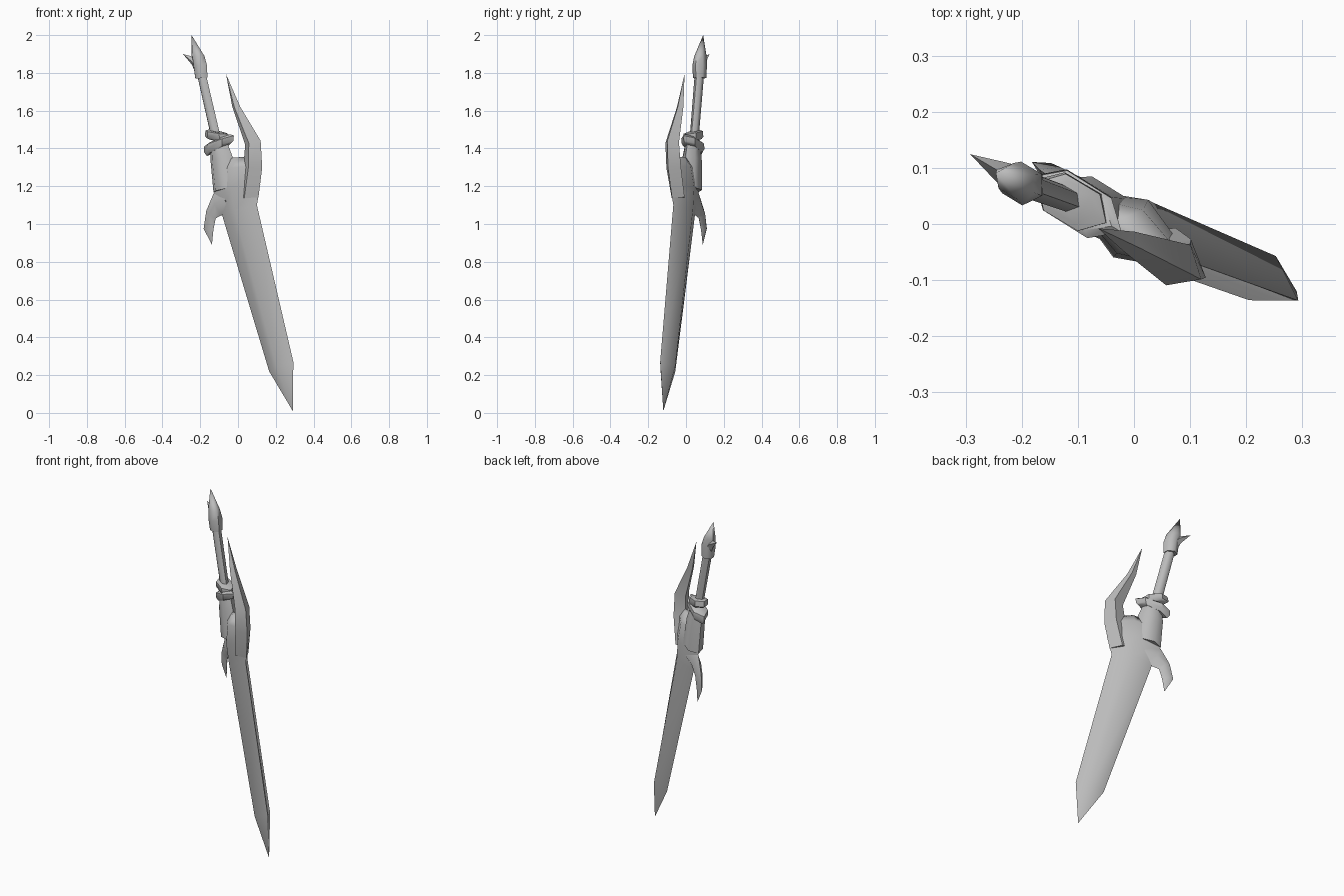
import bpy, bmesh, math
from mathutils import Vector

steel = bpy.data.materials.new("steel grey")
steel.diffuse_color = (0.5, 0.5, 0.5, 1)

NORMAL = Vector((0.517, 0.855, 0.049))


def on_plane(x, z, t=0.0):
    """Point on the sword's leaning mid-plane, pushed t along its normal."""
    return Vector((x, 0.056 - 0.605 * x - 0.057 * z, z)) + NORMAL * t


def loft(name, rows, sides=4, angle=65):
    """Skin rings; each row is (left x, left z, right x, right z, half thickness)."""
    bm = bmesh.new()
    rings = []
    for xl, zl, xr, zr, t in rows:
        ring = []
        for i in range(sides):
            a = 2 * math.pi * i / sides
            k = 0.5 + 0.5 * math.cos(a)
            ring.append(bm.verts.new(on_plane(xl + (xr - xl) * k, zl + (zr - zl) * k, t * math.sin(a))))
        rings.append(ring)
    for r0, r1 in zip(rings, rings[1:]):
        for i in range(sides):
            j = (i + 1) % sides
            bm.faces.new((r0[i], r0[j], r1[j], r1[i]))
    bm.faces.new(rings[0])
    bm.faces.new(rings[-1])
    bmesh.ops.remove_doubles(bm, verts=bm.verts, dist=0.0005)
    bmesh.ops.recalc_face_normals(bm, faces=bm.faces)
    me = bpy.data.meshes.new(name)
    bm.to_mesh(me)
    bm.free()
    me.materials.append(steel)
    ob = bpy.data.objects.new(name, me)
    bpy.context.collection.objects.link(ob)
    bpy.ops.object.select_all(action='DESELECT')
    ob.select_set(True)
    bpy.context.view_layer.objects.active = ob
    bpy.ops.object.shade_smooth_by_angle(angle=math.radians(angle))
    return ob


# Blade running up into the wide guard
loft("blade", [
    (0.29, 0.01, 0.29, 0.01, 0),
    (0.165, 0.22, 0.293, 0.27, 0.046),
    (-0.085, 1.05, 0.10, 1.10, 0.055),
    (-0.13, 1.17, 0.118, 1.21, 0.06),
    (-0.125, 1.29, 0.11, 1.31, 0.045),
    (-0.04, 1.35, 0.03, 1.355, 0.015),
])

# Long curved horn on the right of the guard
loft("guard_horn", [
    (0.0, 1.14, 0.108, 1.14, 0.04),
    (0.028, 1.30, 0.128, 1.30, 0.045),
    (0.038, 1.42, 0.12, 1.44, 0.042),
    (-0.03, 1.62, 0.012, 1.62, 0.02),
    (-0.064, 1.795, -0.064, 1.795, 0),
])

# Neck joining the guard to the collar
loft("neck", [
    (-0.13, 1.17, 0.0, 1.20, 0.05),
    (-0.145, 1.33, -0.03, 1.36, 0.045),
    (-0.145, 1.42, -0.06, 1.44, 0.035),
], sides=6)

# Small hooked prong on the left of the guard
loft("guard_prong", [
    (-0.06, 1.19, -0.04, 1.06, 0.035),
    (-0.13, 1.16, -0.09, 1.045, 0.028),
    (-0.168, 1.07, -0.118, 1.03, 0.022),
    (-0.182, 0.975, -0.13, 0.97, 0.016),
    (-0.138, 0.89, -0.138, 0.89, 0),
])

# Two crossing collar bands
loft("lower_collar", [
    (-0.165, 1.36, -0.035, 1.43, 0.04),
    (-0.18, 1.38, -0.025, 1.44, 0.048),
    (-0.18, 1.41, -0.022, 1.468, 0.048),
    (-0.165, 1.42, -0.04, 1.475, 0.036),
], sides=6, angle=40)
loft("upper_collar", [
    (-0.165, 1.455, -0.05, 1.43, 0.036),
    (-0.176, 1.465, -0.045, 1.44, 0.044),
    (-0.172, 1.495, -0.05, 1.475, 0.044),
    (-0.155, 1.50, -0.07, 1.48, 0.034),
], sides=6, angle=40)

# Slim grip
loft("grip", [
    (-0.14, 1.45, -0.092, 1.46, 0.022),
    (-0.212, 1.77, -0.168, 1.785, 0.024),
], sides=6)

# Flared pommel with its point and side barb
loft("pommel", [
    (-0.226, 1.77, -0.162, 1.775, 0.034),
    (-0.236, 1.84, -0.164, 1.84, 0.038),
    (-0.245, 1.89, -0.178, 1.89, 0.03),
    (-0.246, 2.0, -0.246, 2.0, 0),
], sides=6)
loft("pommel_barb", [
    (-0.225, 1.80, -0.20, 1.87, 0.026),
    (-0.245, 1.845, -0.235, 1.885, 0.018),
    (-0.292, 1.90, -0.292, 1.90, 0),
])
